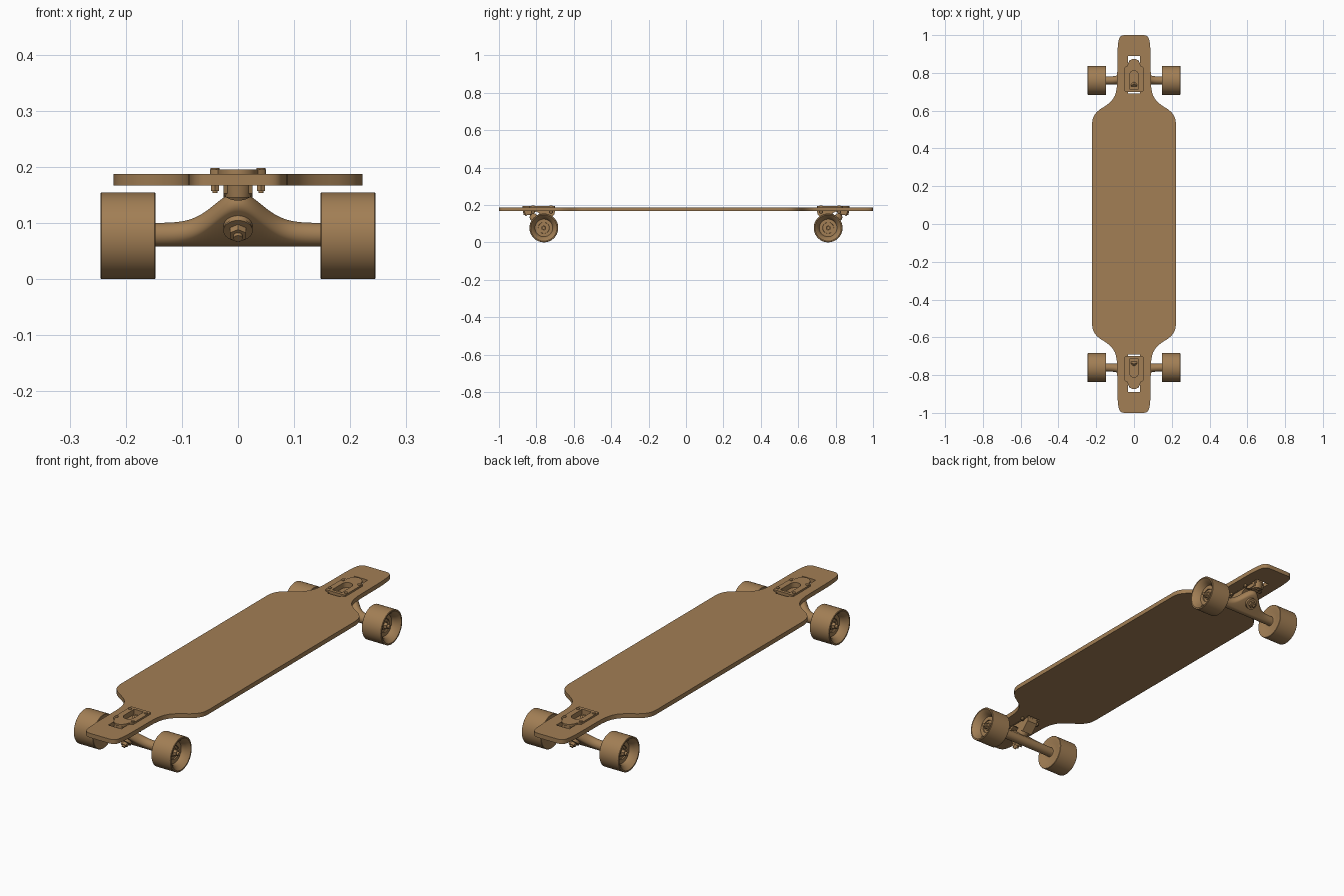
import bpy, bmesh, math
from mathutils import Vector, Matrix
from mathutils.geometry import interpolate_bezier

if "Cube" in bpy.data.objects:
    bpy.data.objects.remove(bpy.data.objects["Cube"])

brown = bpy.data.materials.new("brown")
brown.diffuse_color = (0.36, 0.21, 0.09, 1)
brown.use_nodes = True
brown.node_tree.nodes["Principled BSDF"].inputs["Base Color"].default_value = brown.diffuse_color


def finish(name, bm, mirror=(False, True), angle=35):
    bmesh.ops.remove_doubles(bm, verts=bm.verts, dist=1e-5)
    bmesh.ops.recalc_face_normals(bm, faces=bm.faces)
    me = bpy.data.meshes.new(name)
    bm.to_mesh(me)
    bm.free()
    me.materials.append(brown)
    ob = bpy.data.objects.new(name, me)
    bpy.context.collection.objects.link(ob)
    bpy.ops.object.select_all(action='DESELECT')
    ob.select_set(True)
    bpy.context.view_layer.objects.active = ob
    bpy.ops.object.shade_smooth_by_angle(angle=math.radians(angle))
    if any(mirror):
        m = ob.modifiers.new("mirror", 'MIRROR')
        m.use_axis = (mirror[0], mirror[1], False)
        m.use_mirror_merge = False
    return ob


def slab(bm, loops, z0, z1):
    """Extruded flat outline; any loop inside another becomes a hole."""
    cu = bpy.data.curves.new("outline", 'CURVE')
    cu.dimensions, cu.fill_mode, cu.extrude = '2D', 'BOTH', (z1 - z0) / 2
    for pts in loops:
        sp = cu.splines.new('POLY')
        sp.points.add(len(pts) - 1)
        for p, (x, y) in zip(sp.points, pts):
            p.co = (x, y, 0, 1)
        sp.use_cyclic_u = True
    ob = bpy.data.objects.new("outline", cu)
    me = bpy.data.meshes.new_from_object(ob)
    me.transform(Matrix.Translation((0, 0, (z0 + z1) / 2)))
    bm.from_mesh(me)
    bpy.data.objects.remove(ob)
    bpy.data.meshes.remove(me)
    bpy.data.curves.remove(cu)


def rod(bm, a, b, r, r2=None, n=32):
    a, b = Vector(a), Vector(b)
    d = b - a
    mat = Matrix.Translation((a + b) / 2) @ d.to_track_quat('Z', 'Y').to_matrix().to_4x4()
    bmesh.ops.create_cone(bm, cap_ends=True, segments=n, radius1=r,
                          radius2=r if r2 is None else r2, depth=d.length, matrix=mat)


def loft(bm, rings, close=False):
    vs = [[bm.verts.new(p) for p in ring] for ring in rings]
    n = len(vs[0])
    for a, b in zip(vs, vs[1:] + (vs[:1] if close else [])):
        for i in range(n):
            bm.faces.new((a[i], a[(i + 1) % n], b[(i + 1) % n], b[i]))
    if not close:
        bm.faces.new(vs[0])
        bm.faces.new(vs[-1])


def both_sides(half):
    return half + [(-x, y) for x, y in reversed(half) if x > 1e-6]


def bez(*p, n=12):
    return [(v.x, v.y) for v in interpolate_bezier(*[Vector((*q, 0)) for q in p], n)]


# deck with drop-through cutouts
quarter = (bez((.222, .52), (.222, .56), (.215, .58), (.18, .607))
           + bez((.18, .607), (.12, .645), (.09, .66), (.089, .76))[1:]
           + [(.088, .9)] + bez((.087, .92), (.083, .985), (.08, 1), (.045, 1)))
right = [(x, -y) for x, y in reversed(quarter)] + quarter
hole = [(-.033, .69), (.033, .69), (.033, .89), (-.033, .89)]
bm = bmesh.new()
slab(bm, [both_sides(right), hole, [(x, -y) for x, y in hole]], .167, .187)
finish("deck", bm, (False, False))

# baseplate: flange on the deck, riser through the cutout, both with a slot
arc = [(.024 * math.cos(t), .787 + .024 * math.sin(t))
       for t in [i * math.pi / 16 for i in range(17)]]
slot = [(.024, .715)] + arc + [(-.024, .715)]
plate = both_sides([(.046, .70), (.05, .704), (.05, .826), (.046, .832), (.036, .836),
                    (.03, .855), (.02, .868), (.006, .874)])
riser = both_sides([(.031, .70), (.031, .845), (.02, .868)])
bm = bmesh.new()
slab(bm, [plate, slot], .187, .195)
slab(bm, [riser, slot], .168, .1875)
# underside body with the bushing seat and the pivot housing
body = [(.70, .172), (.703, .15), (.74, .112), (.785, .157), (.80, .164),
        (.83, .15), (.86, .152), (.866, .172)]
loft(bm, [[(x, y, z) for y, z in body] for x in (-.026, .026)])
rod(bm, (0, .835, .155), (0, .846, .17), .026)
rod(bm, (0, .846, .145), (0, .846, .175), .022, .028)
finish("baseplate", bm)

# mounting bolts and nuts
bm = bmesh.new()
for y in (.722, .818):
    rod(bm, (.041, y, .153), (.041, y, .196), .0045, n=16)
    rod(bm, (.041, y, .194), (.041, y, .198), .008, n=24)
    rod(bm, (.041, y, .157), (.041, y, .167), .0085, n=6)
finish("mounting_bolts", bm, (True, True))

# hanger: capsule sections stretched towards the pivot at the middle
AXLE_Y, AXLE_Z, R = .76, .079, .021
bm = bmesh.new()
rings = []
for i in range(-24, 25):
    x = .15 * i / 24
    h = .055 * math.exp(-(abs(x) / .058) ** 2)
    ring = []
    for k in range(32):
        t = -math.pi / 4 + 2 * math.pi * (k + .5) / 32
        s = h if k < 16 else 0
        ring.append((x, AXLE_Y + s + R * math.cos(t), AXLE_Z + s + R * math.sin(t)))
    rings.append(ring)
loft(bm, rings)
finish("hanger", bm, angle=50)


# kingpin stack, measured along its sloping axis from the hanger centre
def on_pin(t):
    return (0, .79 + t * .7071, .11 - t * .7071)


bm = bmesh.new()
rod(bm, on_pin(-.038), on_pin(0), .027)
rod(bm, on_pin(0), on_pin(.03), .03, .024)
finish("bushings", bm)
bm = bmesh.new()
rod(bm, on_pin(-.085), on_pin(.054), .008)
rod(bm, on_pin(-.088), on_pin(-.07), .018, n=6)
rod(bm, on_pin(.03), on_pin(.034), .026)
rod(bm, on_pin(.034), on_pin(.047), .016, n=6)
finish("kingpin", bm)

# wheels: dished outer face and a stepped hub, turned around the axle
WZ = .077
profile = [(.147, .018), (.153, .02), (.153, .045), (.147, .062), (.147, .0755), (.1485, .077),
           (.2435, .077), (.245, .0755), (.245, .07), (.23, .054), (.212, .047),
           (.212, .03), (.207, .029), (.207, .014), (.147, .014)]
bm = bmesh.new()
loft(bm, [[(x, AXLE_Y + r * math.cos(a), WZ + r * math.sin(a)) for x, r in profile]
          for a in [2 * math.pi * k / 64 for k in range(64)]], close=True)
finish("wheel", bm, (True, True))

# axle ends and nuts
bm = bmesh.new()
rod(bm, (.14, AXLE_Y, WZ), (.236, AXLE_Y, WZ), .008)
rod(bm, (.203, AXLE_Y, WZ), (.211, AXLE_Y, WZ), .018)
rod(bm, (.211, AXLE_Y, WZ), (.226, AXLE_Y, WZ), .014, n=6)
finish("axle_and_nut", bm, (True, True))
